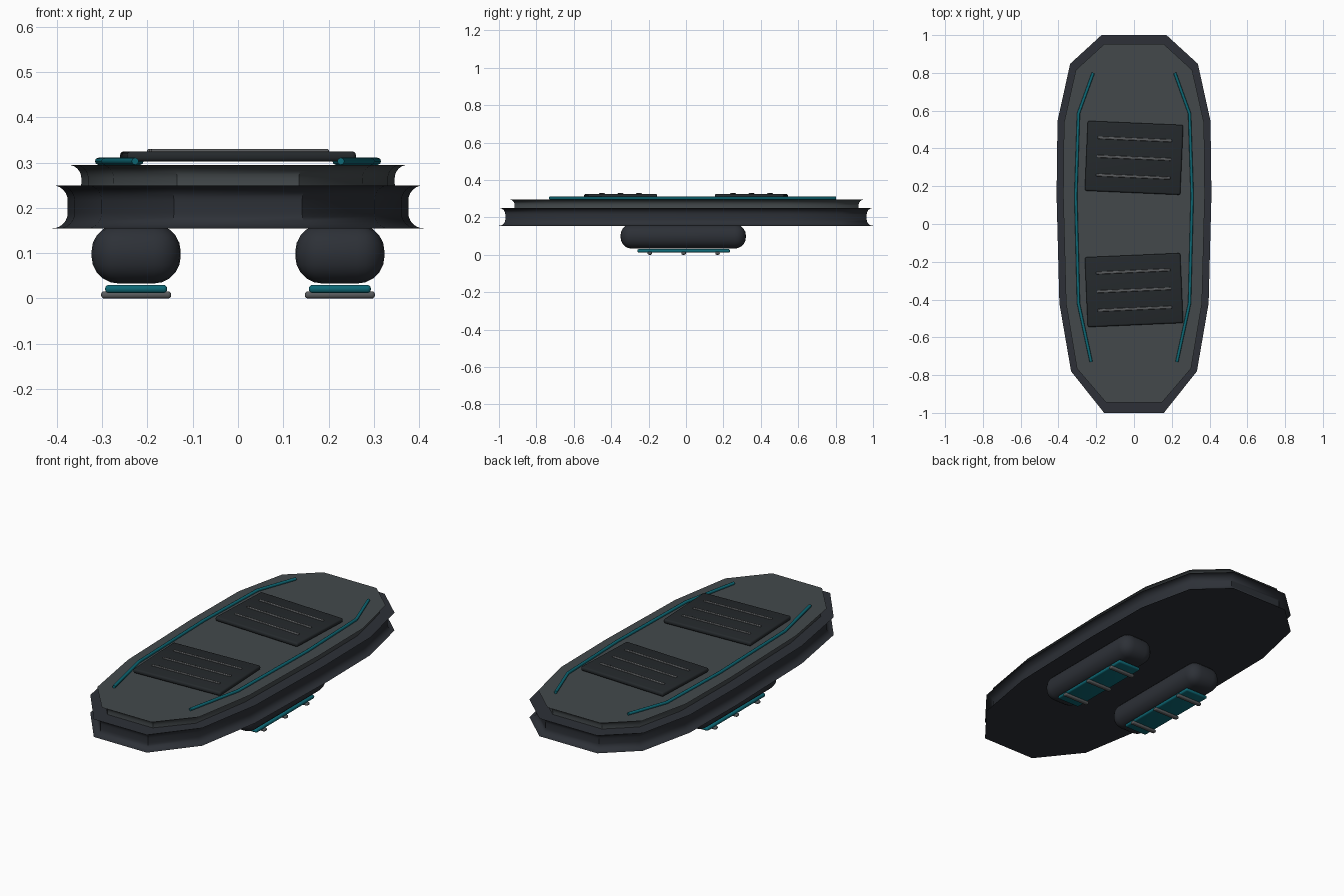
import bpy, bmesh, math
from mathutils import Vector

if "Cube" in bpy.data.objects:
    bpy.data.objects.remove(bpy.data.objects["Cube"])


def material(name, rgb):
    m = bpy.data.materials.new(name)
    m.diffuse_color = (*rgb, 1)
    m.use_nodes = True
    m.node_tree.nodes["Principled BSDF"].inputs["Base Color"].default_value = m.diffuse_color
    return m


HULL = material("dark slate", (0.026, 0.030, 0.038))
DECK = material("deck grey", (0.056, 0.066, 0.071))
PAD = material("pad black", (0.018, 0.022, 0.025))
RIB = material("rib grey", (0.10, 0.105, 0.11))
TEAL = material("teal", (0.004, 0.14, 0.18))


def finish(name, bm, mat, angle=42):
    bmesh.ops.recalc_face_normals(bm, faces=bm.faces[:])
    me = bpy.data.meshes.new(name)
    bm.to_mesh(me)
    bm.free()
    ob = bpy.data.objects.new(name, me)
    bpy.context.collection.objects.link(ob)
    me.materials.append(mat)
    bpy.ops.object.select_all(action='DESELECT')
    ob.select_set(True)
    bpy.context.view_layer.objects.active = ob
    bpy.ops.object.shade_smooth_by_angle(angle=math.radians(angle))
    return ob


def inset(poly, d):
    """Mitred inward offset of a counter-clockwise outline."""
    out = []
    for i, p in enumerate(poly):
        a = (p - poly[i - 1]).normalized()
        b = (poly[(i + 1) % len(poly)] - p).normalized()
        na, nb = Vector((-a.y, a.x)), Vector((-b.y, b.x))
        out.append(p + (na + nb) * (d / (1 + na.dot(nb))))
    return out


def coved_slab(name, half, z0, z1, depth, mat, steps=6):
    """Flat slab whose rim is hollowed by a quarter-round cove at top and bottom."""
    right = [Vector(p) for p in half]
    outline = right + [Vector((-p.x, p.y)) for p in reversed(right)]
    arc = [(depth * math.sin(t), depth * (1 - math.cos(t)))
           for t in (math.pi / 2 * i / steps for i in range(steps + 1))]
    profile = [(d, z0 + h) for d, h in arc] + [(d, z1 - h) for d, h in reversed(arc)]
    bm = bmesh.new()
    rings = [[bm.verts.new((p.x, p.y, z)) for p in inset(outline, d)] for d, z in profile]
    n = len(outline)
    for lo, hi in zip(rings, rings[1:]):
        for i in range(n):
            j = (i + 1) % n
            bm.faces.new((lo[i], lo[j], hi[j], hi[i]))
    bm.faces.new(rings[0])
    bm.faces.new(rings[-1])
    return finish(name, bm, mat)


def rounded_box(name, centre, size, bevel, mat, segments=3, turn=0):
    bm = bmesh.new()
    bmesh.ops.create_cube(bm, size=1)
    bmesh.ops.scale(bm, vec=size, verts=bm.verts[:])
    bmesh.ops.bevel(bm, geom=bm.edges[:], offset=bevel, segments=segments,
                    profile=0.5, affect='EDGES', clamp_overlap=True)
    ob = finish(name, bm, mat)
    ob.location = centre
    ob.rotation_euler.z = turn
    return ob


# Hull and raised deck (right half outlines, front to back)
coved_slab("hull", [(0.158, -1.0), (0.333, -0.78), (0.395, -0.42), (0.41, 0.15),
                    (0.405, 0.545), (0.338, 0.848), (0.172, 1.0)],
           0.155, 0.25, 0.034, HULL)
coved_slab("deck", [(0.148, -0.945), (0.302, -0.765), (0.36, -0.42), (0.375, 0.15),
                    (0.371, 0.535), (0.308, 0.815), (0.158, 0.952)],
           0.225, 0.295, 0.029, DECK)

# Foot pads, toed slightly, each with three grip ridges
for label, y, turn in (("front", -0.35, math.radians(2.5)), ("rear", 0.35, math.radians(-2.5))):
    rounded_box(label + "_foot_pad", (0, y, 0.3135), (0.506, 0.37, 0.023), 0.009, PAD, turn=turn)
    for k in (-1, 0, 1):
        off = 0.099 * k
        rounded_box(f"{label}_grip_ridge_{k + 2}",
                    (-off * math.sin(turn), y + off * math.cos(turn), 0.325),
                    (0.394, 0.014, 0.010), 0.004, RIB, turn=turn)

for side, s in (("left", -1), ("right", 1)):
    # Light strip along the deck edge
    cu = bpy.data.curves.new(side + "_light_strip", 'CURVE')
    cu.dimensions = '3D'
    cu.bevel_depth = 0.008
    cu.bevel_resolution = 2
    cu.use_fill_caps = True
    path = [(0.216, 0.80), (0.294, 0.585), (0.308, 0.15), (0.294, -0.42), (0.227, -0.73)]
    sp = cu.splines.new('POLY')
    sp.points.add(len(path) - 1)
    for pt, (x, y) in zip(sp.points, path):
        pt.co = (s * x, y, 0.303, 1)
    cu.materials.append(TEAL)
    bpy.context.collection.objects.link(bpy.data.objects.new(side + "_light_strip", cu))

    # Lift pod with glow plate and cross ribs underneath
    x = s * 0.225
    rounded_box(side + "_lift_pod", (x, -0.015, 0.0985), (0.197, 0.67, 0.131), 0.06, HULL, 5)
    rounded_box(side + "_glow_plate", (x, -0.0125, 0.021), (0.137, 0.495, 0.018), 0.008, TEAL)
    for k in (-1, 0, 1):
        rounded_box(f"{side}_plate_rib_{k + 2}", (x, -0.0125 + 0.181 * k, 0.008),
                    (0.155, 0.024, 0.016), 0.007, RIB)
